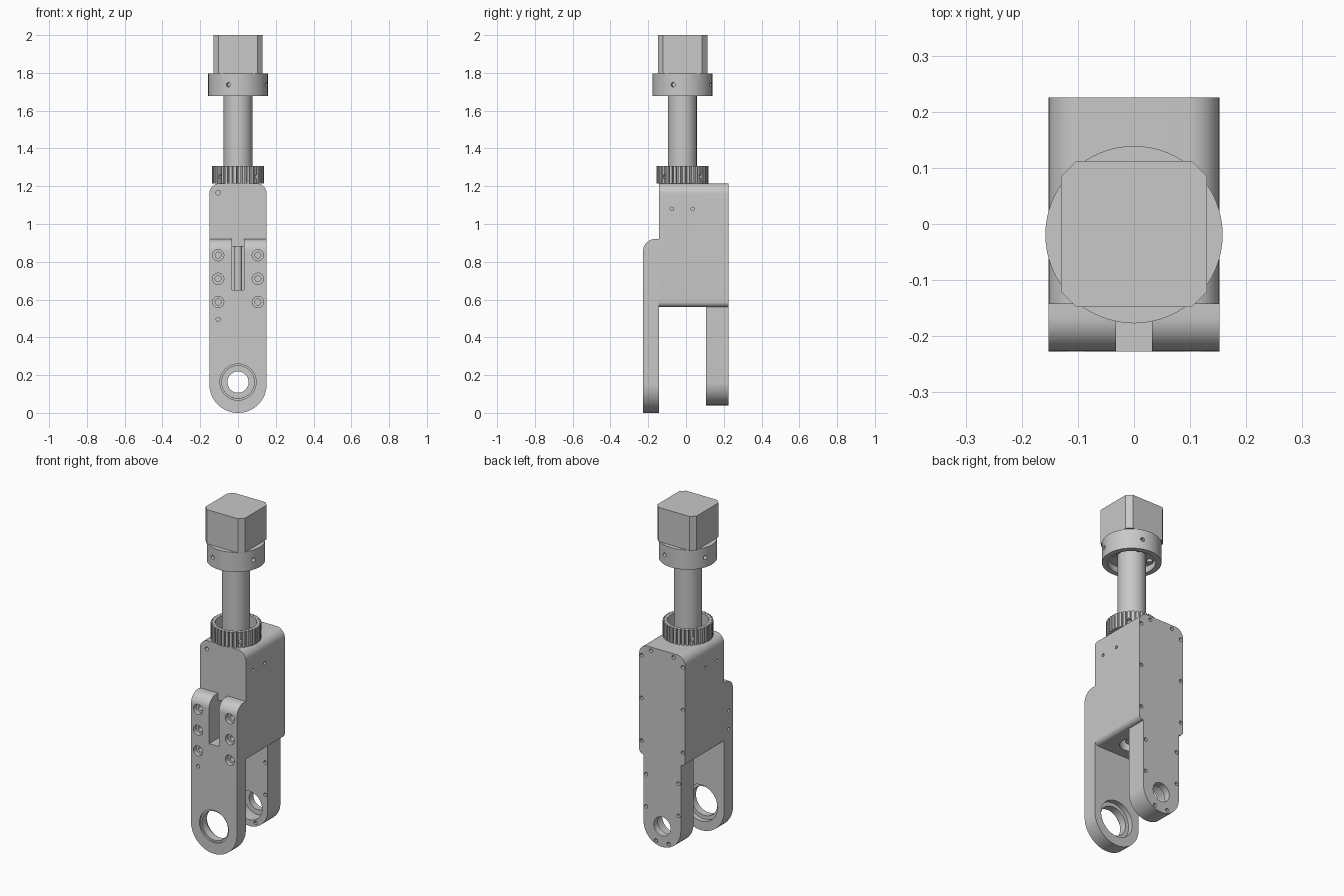
import bpy, bmesh
from math import sin, cos, pi, radians
from mathutils import Vector, Matrix

cube = bpy.data.objects.get("Cube")
if cube:
    bpy.data.objects.remove(cube)

grey = bpy.data.materials.new("plain_grey")
grey.use_nodes = True
grey.diffuse_color = (0.58, 0.58, 0.58, 1)
grey.node_tree.nodes["Principled BSDF"].inputs["Base Color"].default_value = (0.58, 0.58, 0.58, 1)


def finish(name, bm):
    bmesh.ops.remove_doubles(bm, verts=bm.verts, dist=1e-5)
    bmesh.ops.recalc_face_normals(bm, faces=bm.faces)
    mesh = bpy.data.meshes.new(name)
    bm.to_mesh(mesh)
    bm.free()
    mesh.materials.append(grey)
    obj = bpy.data.objects.new(name, mesh)
    bpy.context.collection.objects.link(obj)
    return obj


def rounded(corners, steps=14):
    """Outline with right-angled corners (u, v, radius)."""
    out = []
    for i, (u, v, r) in enumerate(corners):
        p = Vector((u, v))
        if r == 0:
            out.append(p)
            continue
        a = (Vector(corners[i - 1][:2]) - p).normalized()
        b = (Vector(corners[(i + 1) % len(corners)][:2]) - p).normalized()
        c = p + (a + b) * r
        for k in range(steps + 1):
            t = pi / 2 * k / steps
            q = c - (b * cos(t) + a * sin(t)) * r
            if not out or (q - out[-1]).length > 1e-5:
                out.append(q)
    if (out[0] - out[-1]).length < 1e-5:
        out.pop()
    return out


def prism(name, outline, start, end, axis):
    """Extrude an outline along y (outline in x, z) or z (outline in x, y)."""
    place = (lambda p, t: (p[0], t, p[1])) if axis == "y" else (lambda p, t: (p[0], p[1], t))
    bm = bmesh.new()
    low = [bm.verts.new(place(p, start)) for p in outline]
    high = [bm.verts.new(place(p, end)) for p in outline]
    bm.faces.new(low)
    bm.faces.new(high)
    n = len(low)
    for i in range(n):
        j = (i + 1) % n
        bm.faces.new((low[i], low[j], high[j], high[i]))
    return finish(name, bm)


def rod(name, a, b, radius, sides=24):
    """Cylinder between two points; also used as a drill."""
    a, b = Vector(a), Vector(b)
    d = b - a
    m = Matrix.Translation((a + b) / 2) @ d.to_track_quat("Z", "Y").to_matrix().to_4x4()
    bm = bmesh.new()
    bmesh.ops.create_cone(bm, cap_ends=True, segments=sides, radius1=radius,
                          radius2=radius, depth=d.length, matrix=m)
    return finish(name, bm)


def drill(a, b, radius, sides=16):
    return rod("drill", a, b, radius, sides)


def box(x, y0, y1, z0, z1):
    return prism("box_cutter", [(-x, z0), (x, z0), (x, z1), (-x, z1)], y0, y1, "y")


def cut(obj, cutters):
    for c in cutters:
        c.hide_render = True
        mod = obj.modifiers.new("cut", "BOOLEAN")
        mod.object = c
        mod.operation = "DIFFERENCE"
        mod.solver = "EXACT"
    deps = bpy.context.evaluated_depsgraph_get()
    mesh = bpy.data.meshes.new_from_object(obj.evaluated_get(deps))
    obj.modifiers.clear()
    obj.data = mesh
    for c in cutters:
        bpy.data.objects.remove(c)


W, TOP, BASE = 0.152, 1.215, 0.56
FRONT, FACE, SEAM, BACK = -0.227, -0.143, 0.105, 0.225
AXIS, PIVOT = -0.019, 0.163

# Main housing
body = prism("housing", rounded([(W, TOP, 0.055), (-W, TOP, 0.055),
                                 (-W, BASE, 0.028), (W, BASE, 0.028)]), FACE, SEAM, "y")
holes = [box(0.032, -0.2, -0.07, 0.65, 0.88),
         drill((-0.105, -0.2, 1.165), (-0.105, -0.1, 1.165), 0.012),
         drill((0, AXIS, 0.5), (0, AXIS, 0.64), 0.065, 32)]
for s in (-1, 1):
    for y in (-0.075, 0.035):
        holes.append(drill((s * 0.12, y, 1.08), (s * 0.2, y, 1.08), 0.009))
cut(body, holes)
rod("drive_shaft", (0, AXIS, 0.58), (0, AXIS, 0.66), 0.035)
rod("slot_rod", (0, -0.1, 0.64), (0, -0.1, 0.89), 0.022)

# Back cover with its narrower arm
A = 0.123
cover = prism("back_cover", rounded([
    (W, TOP, 0.055), (-W, TOP, 0.055), (-W, BASE, 0.028), (-A, BASE, 0),
    (-A, PIVOT - A, A), (A, PIVOT - A, A), (A, BASE, 0), (W, BASE, 0.028)]), SEAM, BACK, "y")
holes = [drill((0, 0, PIVOT), (0, 0.3, PIVOT), 0.056, 40),
         drill((0, 0, PIVOT), (0, 0.185, PIVOT), 0.086, 40)]
screws = [(0.075, 1.193), (0.136, 1.15), (0.136, 0.895), (0.136, 0.64),
          (0.107, 0.447), (0.107, 0.254), (0.042, 0.068)]
for x, z in screws:
    for s in (-1, 1):
        start = 0.0 if z < BASE else 0.18
        holes.append(drill((s * x, start, z), (s * x, 0.3, z), 0.011, 12))
cut(cover, holes)

# Front arm plate, rounded over along its upper front edge
plate = prism("front_arm", rounded([(W, 0.92, 0), (-W, 0.92, 0), (-W, 0, W), (W, 0, W)], 20),
              FRONT, FACE, "y")
bm = bmesh.new()
bm.from_mesh(plate.data)
edge = [e for e in bm.edges if all(v.co.z > 0.9 and v.co.y < -0.2 for v in e.verts)]
bmesh.ops.bevel(bm, geom=edge, offset=0.062, segments=10, profile=0.5, affect="EDGES")
bm.to_mesh(plate.data)
bm.free()
holes = [box(0.032, -0.3, -0.1, 0.65, 1.0),
         drill((0, -0.3, PIVOT), (0, 0, PIVOT), 0.086, 48),
         drill((0, -0.3, PIVOT), (0, FRONT + 0.01, PIVOT), 0.096, 48),
         drill((0, FACE - 0.03, PIVOT), (0, 0, PIVOT), 0.108, 48),
         drill((-0.105, -0.3, 0.495), (-0.105, -0.19, 0.495), 0.011)]
for s in (-1, 1):
    for z in (0.835, 0.71, 0.587):
        holes.append(drill((s * 0.105, -0.3, z), (s * 0.105, FRONT + 0.025, z), 0.03, 24))
        holes.append(drill((s * 0.105, -0.3, z), (s * 0.105, FRONT + 0.07, z), 0.016))
for z in (0.74, 0.63):
    holes.append(drill((-0.2, -0.185, z), (-0.14, -0.185, z), 0.009))
cut(plate, holes)

# Ribbed adjusting ring
teeth, outline = 36, []
for i in range(teeth):
    for step, r in ((0, 0.137), (0.62, 0.137), (0.7, 0.126), (0.92, 0.126)):
        t = 2 * pi * (i + step) / teeth
        outline.append((r * cos(t), AXIS + r * sin(t)))
ring = prism("ribbed_ring", outline, TOP, 1.306, "z")
holes = [drill((0, AXIS, 1.235), (0, AXIS, 1.4), 0.113, 48)]
for k in range(4):
    d = Vector((cos(pi / 4 + k * pi / 2), sin(pi / 4 + k * pi / 2), 0))
    c = Vector((0, AXIS, 1.25))
    holes.append(drill(c + d * 0.1, c + d * 0.16, 0.011, 12))
cut(ring, holes)

# Neck tube
rod("neck_tube", (0, AXIS, 1.22), (0, AXIS, 1.74), 0.076, 48)

# Collar, hollow underneath, with set-screw holes and inner screws
collar = rod("collar", (0, AXIS, 1.678), (0, AXIS, 1.796), 0.158, 64)
holes = [drill((0, AXIS, 1.6), (0, AXIS, 1.715), 0.128, 48)]
for k in range(4):
    t = radians(-18.5 + 90 * k)
    d = Vector((cos(t), sin(t), 0))
    c = Vector((0, AXIS, 1.737))
    holes.append(drill(c + d * 0.135, c + d * 0.2, 0.012))
    base = Vector((0, AXIS, 1.7)) + d * 0.103
    rod(f"collar_screw_{k + 1}", base, base + Vector((0, 0, 0.03)), 0.016, 16)
cut(collar, holes)

# Square motor head with chamfered corners
h, c = 0.13, 0.027
head = [(h - c, -h), (h, -h + c), (h, h - c), (h - c, h),
        (c - h, h), (-h, h - c), (-h, c - h), (c - h, -h)]
prism("motor_head", [(x, y - 0.0175) for x, y in head], 1.796, 2.0, "z")

# Smooth curved faces, keep edges sharp
for obj in bpy.context.scene.objects:
    if obj.type == "MESH" and grey.name in obj.data.materials:
        obj.data.shade_smooth()
        obj.data.set_sharp_from_angle(angle=radians(30))
